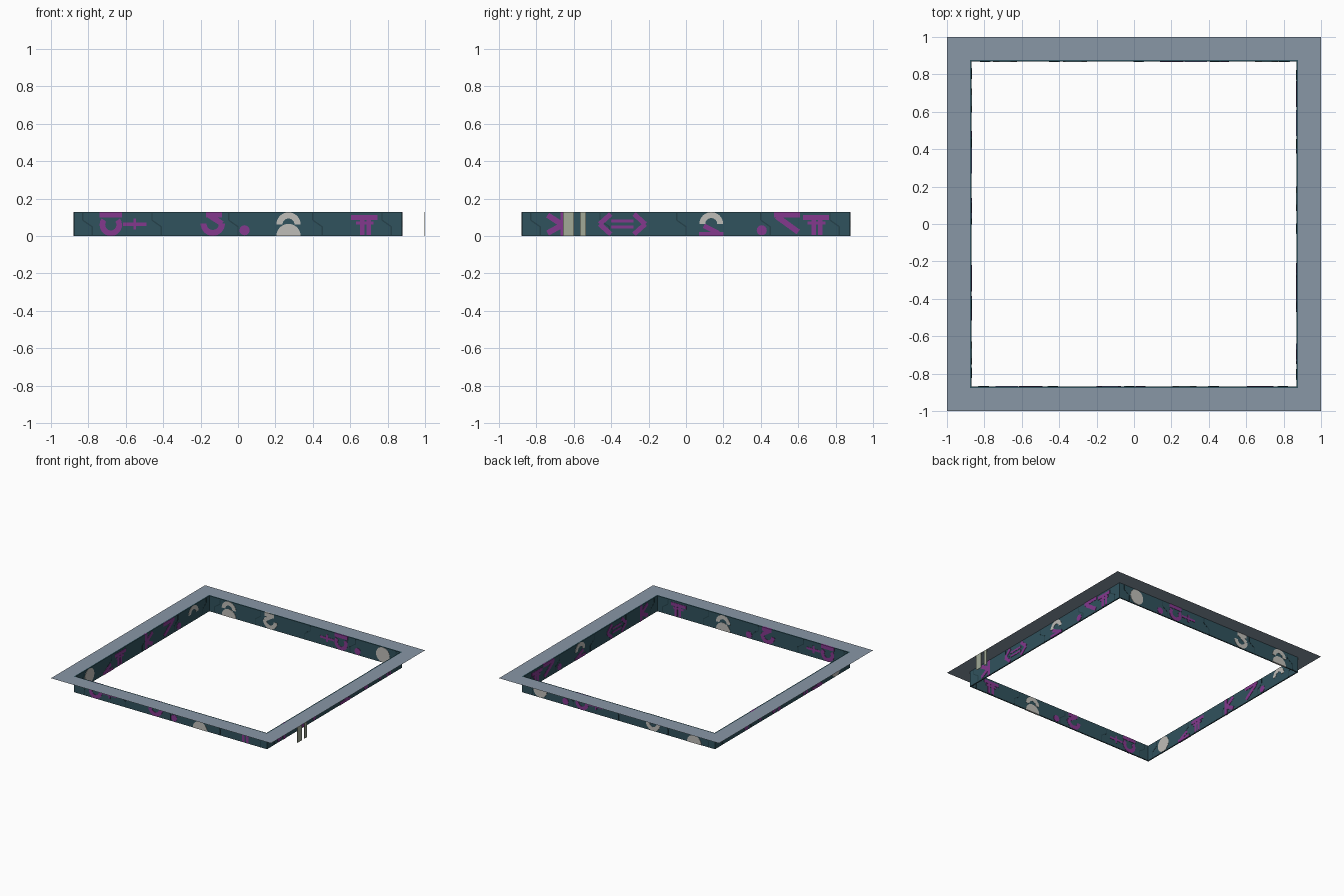
import bpy, bmesh
from math import sin, cos, pi, radians, hypot
from mathutils import Matrix

if "Cube" in bpy.data.objects:
    bpy.data.objects.remove(bpy.data.objects["Cube"])

H = 0.128            # wall height
OUT, INN = 0.878, 0.868
D0, D1 = 0.866, 0.8805   # symbols run right through the wall and stand slightly proud


def material(name, rgb):
    m = bpy.data.materials.new(name)
    m.diffuse_color = (*rgb, 1)
    m.use_nodes = True
    m.node_tree.nodes["Principled BSDF"].inputs["Base Color"].default_value = m.diffuse_color
    return m


TEAL = material("teal", (0.030, 0.085, 0.110))
DARK = material("dark_teal", (0.018, 0.052, 0.068))
PURPLE = material("purple", (0.23, 0.04, 0.27))
WHITE = material("off_white", (0.52, 0.51, 0.48))
CREAM = material("cream", (0.36, 0.40, 0.31))
SLATE = material("slate", (0.25, 0.31, 0.38))


def finish(bm, name, mat):
    bmesh.ops.recalc_face_normals(bm, faces=bm.faces)
    me = bpy.data.meshes.new(name)
    bm.to_mesh(me)
    bm.free()
    me.materials.append(mat)
    ob = bpy.data.objects.new(name, me)
    bpy.context.collection.objects.link(ob)
    return ob


def square(bm, r, z):
    return [bm.verts.new((x * r, y * r, z)) for x, y in ((-1, -1), (1, -1), (1, 1), (-1, 1))]


def square_sweep(name, profile, mat, closed):
    """Sweep a (half width, z) profile round a square."""
    bm = bmesh.new()
    rings = [square(bm, r, z) for r, z in profile]
    n = len(rings)
    for i in range(n if closed else n - 1):
        a, b = rings[i], rings[(i + 1) % n]
        for k in range(4):
            j = (k + 1) % 4
            bm.faces.new((a[k], a[j], b[j], b[k]))
    return finish(bm, name, mat)


# 2D symbol pieces: each returns a list of polygons in (u, z)
def box(u0, z0, u1, z1):
    return [[(u0, z0), (u1, z0), (u1, z1), (u0, z1)]]


def stroke(w, *pts):
    out = []
    for (a, b), (c, d) in zip(pts, pts[1:]):
        l = hypot(c - a, d - b)
        nx, nz = -(d - b) / l * w / 2, (c - a) / l * w / 2
        out.append([(a + nx, b + nz), (a - nx, b - nz), (c - nx, d - nz), (c + nx, d + nz)])
    return out


def disc(u, z, r, a0=0, a1=360, n=24):
    full = a1 - a0 == 360
    return [[(u + r * cos(radians(a0 + (a1 - a0) * i / n)), z + r * sin(radians(a0 + (a1 - a0) * i / n)))
             for i in range(n if full else n + 1)]]


def arc(u, z, r0, r1, a0, a1, n=16):
    outer = disc(u, z, r1, a0, a1 - 1e-6, n)[0]
    inner = disc(u, z, r0, a0, a1 - 1e-6, n)[0]
    return [outer + inner[::-1]]


# Complete symbols placed at u
def domes(u):
    return arc(u, 0.062, 0.032, 0.065, 0, 180) + disc(u, 0, 0.065, 0, 180)


def arch(u):
    return arc(u, 0.064, 0.032, 0.064, 0, 180)


def hook(u):
    return arc(u, 0.066, 0.033, 0.065, 180, 360) + stroke(0.03, (u - 0.02, 0.112), (u + 0.05, 0.066)) \
        + box(u - 0.035, 0.098, u + 0.05, H)


def hook_cross(u):
    return arc(u, 0.06, 0.03, 0.06, -215, 35) + box(u - 0.06, 0.098, u + 0.06, H) \
        + box(u + 0.065, 0.055, u + 0.19, 0.073) + box(u + 0.12, 0.035, u + 0.135, 0.095)


def gate(u):
    return box(u - 0.07, 0.085, u + 0.07, 0.112) + box(u - 0.024, 0.005, u, 0.09) \
        + box(u + 0.012, 0.005, u + 0.036, 0.09) + box(u - 0.045, 0.062, u + 0.05, 0.078)


def double_chevron(u):
    s = []
    for k in (-1, 1):
        s += stroke(0.026, (u + k * 0.062, 0.118), (u + k * 0.122, 0.064), (u + k * 0.062, 0.010))
    return s + box(u - 0.06, 0.072, u + 0.06, 0.088) + box(u - 0.06, 0.04, u + 0.06, 0.056)


def zig(u):
    return box(u - 0.07, 0.1, u + 0.07, H) + stroke(0.03, (u - 0.055, 0.105), (u + 0.06, 0.022))


def foot(u):
    return box(u - 0.065, 0, u + 0.065, 0.022) + stroke(0.026, (u - 0.04, 0.055), (u + 0.04, 0.015))


def fork(u):
    return stroke(0.03, (u - 0.05, 0.112), (u + 0.03, 0.06), (u - 0.05, 0.016)) + box(u + 0.02, 0, u + 0.05, H)


def symbols(name, side, polys, mat, d0=D0, d1=D1):
    """Extrude polygons through the wall; side counts quarter turns from the front."""
    bm = bmesh.new()
    for p in polys:
        a = [bm.verts.new((u, -d0, z)) for u, z in p]
        b = [bm.verts.new((u, -d1, z)) for u, z in p]
        bm.faces.new(a)
        bm.faces.new(b[::-1])
        for i in range(len(p)):
            j = (i + 1) % len(p)
            bm.faces.new((a[i], b[i], b[j], a[j]))
    bm.transform(Matrix.Rotation(side * pi / 2, 4, 'Z'))
    return finish(bm, name, mat)


# Wall band and flat top flange
square_sweep("wall_band", [(OUT, 0), (OUT, H), (INN, H), (INN, 0)], TEAL, True)
square_sweep("top_flange", [(OUT, H), (1.0, H)], SLATE, False)

# Front wall
symbols("front_purple_symbols", 0, hook_cross(-0.68) + hook(-0.135) + disc(0.035, 0.031, 0.027) + gate(0.675), PURPLE)
symbols("front_white_symbols", 0, domes(0.27), WHITE)

# Right wall
symbols("right_purple_symbols", 1, fork(-0.69) + double_chevron(-0.34) + foot(0.135)
        + disc(0.405, 0.031, 0.027) + zig(0.54) + gate(0.695), PURPLE)
symbols("right_white_symbols", 1, arch(0.135), WHITE)

# Back wall (u runs towards -x)
symbols("back_purple_symbols", 2, hook_cross(-0.33) + disc(-0.48, 0.031, 0.027), PURPLE)
symbols("back_white_symbols", 2, disc(-0.71, 0.064, 0.062) + hook(0.315) + domes(0.69), WHITE)

# Left wall (u runs towards -y)
symbols("left_purple_symbols", 3, gate(0.29) + fork(-0.08) + zig(-0.34) + disc(-0.47, 0.031, 0.027)
        + foot(0.45), PURPLE)
symbols("left_white_symbols", 3, disc(0.69, 0.064, 0.062) + arch(-0.66), WHITE)

# Shallow circuit-like ridges repeated on every wall
ridges = []
for u in (-0.8, -0.43, -0.02, 0.43, 0.8):
    ridges += stroke(0.007, (u - 0.03, 0.122), (u - 0.03, 0.085), (u + 0.02, 0.05), (u + 0.02, 0.005))
for i in range(4):
    symbols("wall_ridges_%d" % i, i, ridges, DARK, 0.867, 0.8795)

# Pair of bars hanging from the right flange edge
symbols("hanging_bars", 1, box(-0.657, 0, -0.60, H) + box(-0.567, 0, -0.535, H), CREAM, 0.997, 1.0)
